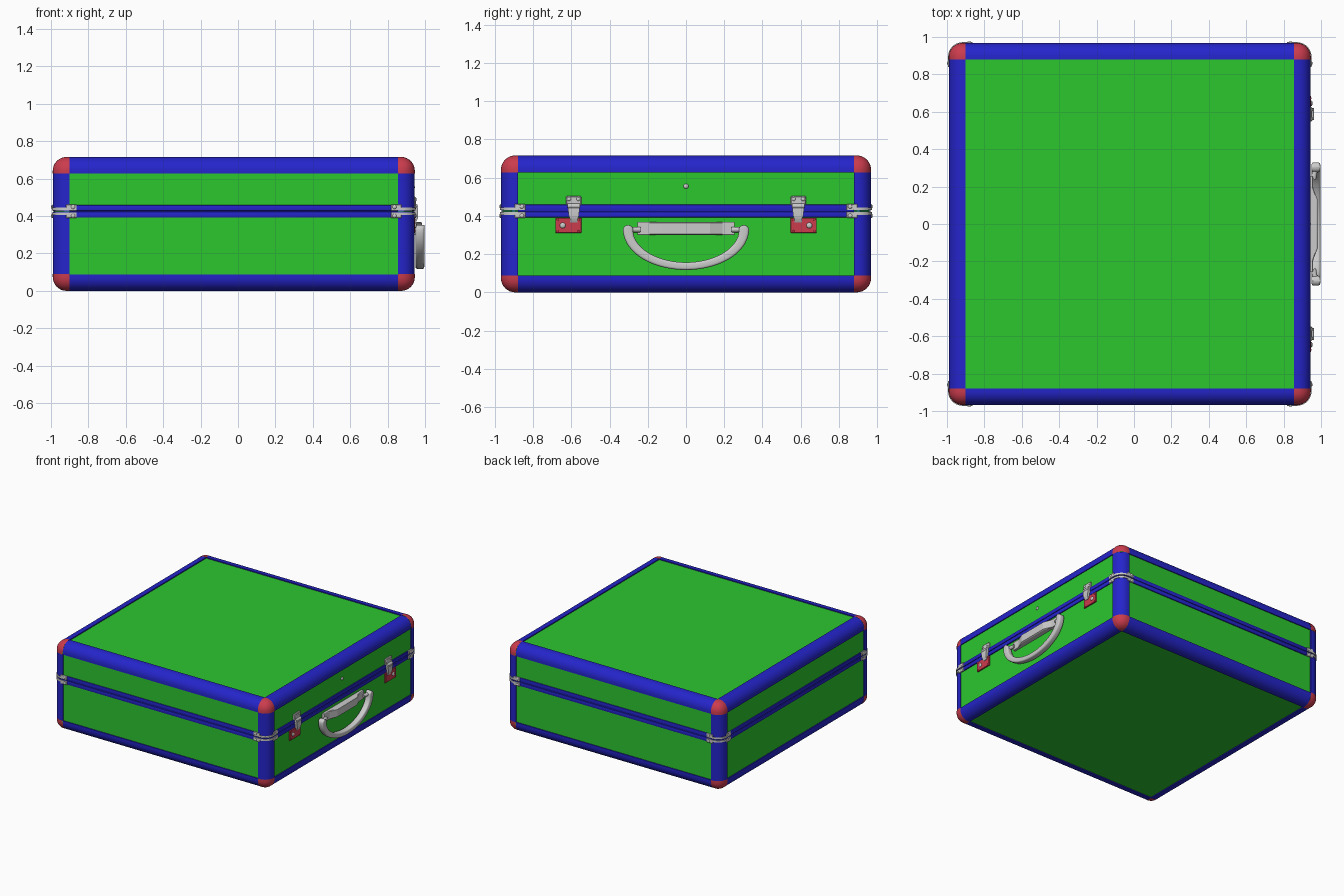
import bpy, bmesh, math
from mathutils import Vector, Matrix

if "Cube" in bpy.data.objects:
    bpy.data.objects.remove(bpy.data.objects["Cube"])

CX, H, TOP = -0.0225, 0.967, 0.715    # case centre, half width, height
W, R = 0.088, 0.074                   # edging width, edge radius
LO = (CX - H, -H, 0.0)
HI = (CX + H, H, TOP)
REC = 0.008                           # panels sit behind the edging
FACE = HI[0]
SEAM = 0.425


def material(name, rgb):
    m = bpy.data.materials.new(name)
    m.diffuse_color = (*rgb, 1)
    m.use_nodes = True
    m.node_tree.nodes["Principled BSDF"].inputs["Base Color"].default_value = m.diffuse_color
    return m


GREEN = material("green_panel", (0.025, 0.57, 0.028))
BLUE = material("blue_edging", (0.018, 0.018, 0.60))
RED = material("red_metal", (0.60, 0.045, 0.075))


def finish(name, bm, mat=None, angle=35):
    bmesh.ops.recalc_face_normals(bm, faces=bm.faces)
    me = bpy.data.meshes.new(name)
    bm.to_mesh(me)
    bm.free()
    me.shade_smooth()
    me.set_sharp_from_angle(angle=math.radians(angle))
    if mat:
        me.materials.append(mat)
    ob = bpy.data.objects.new(name, me)
    bpy.context.collection.objects.link(ob)
    return ob


def box(name, lo, hi, mat=None, bevel=0.0, seg=1):
    bm = bmesh.new()
    bmesh.ops.create_cube(bm, size=1)
    for v in bm.verts:
        v.co = [min(a, b) + (c + 0.5) * abs(b - a) for a, b, c in zip(lo, hi, v.co)]
    if bevel:
        bmesh.ops.bevel(bm, geom=bm.edges[:], offset=bevel, segments=seg, profile=0.5, affect='EDGES')
    return finish(name, bm, mat)


def dome(name, loc, r, axis, flat=0.4, mat=None):
    bm = bmesh.new()
    bmesh.ops.create_uvsphere(bm, u_segments=12, v_segments=8, radius=r)
    for v in bm.verts:
        v.co[axis] *= flat
    bmesh.ops.translate(bm, verts=bm.verts, vec=loc)
    return finish(name, bm, mat)


def rod(name, a, b, r):
    a, b = Vector(a), Vector(b)
    bm = bmesh.new()
    rot = (b - a).to_track_quat('Z', 'Y').to_matrix().to_4x4()
    bmesh.ops.create_cone(bm, cap_ends=True, segments=16, radius1=r, radius2=r, depth=(b - a).length,
                          matrix=Matrix.Translation((a + b) / 2) @ rot)
    return finish(name, bm)


def loft(name, rings, mat=None, angle=35):
    bm = bmesh.new()
    rs = [[bm.verts.new(p) for p in ring] for ring in rings]
    n = len(rs[0])
    for r0, r1 in zip(rs, rs[1:]):
        for i in range(n):
            bm.faces.new((r0[i], r0[(i + 1) % n], r1[(i + 1) % n], r1[i]))
    bm.faces.new(rs[0])
    bm.faces.new(rs[-1])
    return finish(name, bm, mat, angle)


def edge_prism(name, profile, axis, s1, s2, a, b, mat=None):
    """Extrude a corner profile (distances inward from the case faces) along an axis."""
    i, j = [k for k in range(3) if k != axis]

    def place(u, v, t):
        p = [0, 0, 0]
        p[axis] = t
        p[i] = HI[i] - u if s1 > 0 else LO[i] + u
        p[j] = HI[j] - v if s2 > 0 else LO[j] + v
        return p
    return loft(name, [[place(u, v, t) for u, v in profile] for t in (a, b)], mat)


def arc(r, n=10, rev=False):
    pts = [(R - r * math.sin(k / n * math.pi / 2), R - r * math.cos(k / n * math.pi / 2)) for k in range(n + 1)]
    return pts[::-1] if rev else pts


def ball_corner(signs):
    """Rounded box corner, trimmed to the edging width."""
    bm = bmesh.new()
    bmesh.ops.create_cube(bm, size=0.24)
    bmesh.ops.bevel(bm, geom=bm.edges[:], offset=R, segments=8, profile=0.5, affect='EDGES')
    for k in range(3):
        n = Vector([float(i == k) for i in range(3)])
        bmesh.ops.bisect_plane(bm, geom=bm.verts[:] + bm.edges[:] + bm.faces[:], plane_co=n * (0.12 - W - 0.001),
                               plane_no=n, clear_inner=True)
    for v in bm.verts:
        v.co = [HI[k] + 0.001 - (0.12 - c) if s > 0 else LO[k] + (0.12 - c) - (0.001 if k < 2 else 0)
                for k, (c, s) in enumerate(zip(v.co, signs))]
    ob = finish("ball_corner", bm, RED)
    # keep the open shell's normals pointing outwards
    if ob.data.polygons[0].normal.dot(Vector(signs)) < 0:
        ob.data.flip_normals()


# green body
box("case_body", [l + REC for l in LO], [h - REC for h in HI], GREEN, 0.05)

# blue rounded edging with red ball corners
ANGLE = arc(R) + [(0, W), (0.012, W), (W, 0.012), (W, 0)]
for s in (-1, 1):
    for t in (-1, 1):
        for axis in (0, 1):
            edge_prism("edging", ANGLE, axis, s, t, LO[axis] + W, HI[axis] - W, BLUE)
        edge_prism("base_corner_edging", ANGLE, 2, s, t, W, SEAM - 0.002, BLUE)
        edge_prism("lid_corner_edging", ANGLE, 2, s, t, SEAM + 0.002, TOP - W, BLUE)
        for top in (-1, 1):
            ball_corner((s, t, top))

# blue bands along the seam
for z0, z1 in ((0.392, 0.423), (0.427, 0.459)):
    for s in (-1, 1):
        y = s * H
        box("seam_band", (LO[0] + W, y - s * 0.02, z0), (HI[0] - W, y, z1), BLUE, 0.005, 2)
        x = CX + s * H
        box("seam_band", (x - s * 0.02, -H + W, z0), (x, H - W, z1), BLUE, 0.005, 2)
box("seam_tongue", (LO[0] + 0.006, LO[1] + W, 0.415), (HI[0] - 0.006, HI[1] - W, 0.435), BLUE)
box("seam_tongue", (LO[0] + W, LO[1] + 0.006, 0.415), (HI[0] - W, HI[1] - 0.006, 0.435), BLUE)

# corner clamps: wrapped strips with riveted end plates
E = 0.005
WRAP = [(0.125, -E)] + arc(R + E) + [(-E, 0.125), (0.004, 0.125)] + arc(R - 0.004, rev=True) + [(0.125, 0.004)]
for s in (-1, 1):
    for t in (-1, 1):
        for zw, zp, zr in (((0.430, 0.445), (0.430, 0.461), 0.449), ((0.405, 0.420), (0.390, 0.420), 0.401)):
            edge_prism("corner_clamp", WRAP, 2, s, t, *zw)
            x, y = CX + s * H, t * H
            box("clamp_plate", (x - s * 0.07, y - t * 0.006, zp[0]), (x - s * 0.127, y + t * E, zp[1]), None, 0.002)
            box("clamp_plate", (x - s * 0.006, y - t * 0.07, zp[0]), (x + s * E, y - t * 0.127, zp[1]), None, 0.002)
            dome("clamp_rivet", (x - s * 0.108, y + t * E, zr), 0.011, 1)
            dome("clamp_rivet", (x + s * E, y - t * 0.108, zr), 0.011, 0)

# latches, mirrored across y
for s in (-1, 1):
    box("latch_plate", (FACE - 0.012, s * 0.548, 0.31), (FACE + 0.003, s * 0.684, 0.39), RED, 0.002)
    for y in (0.562, 0.672):
        for z in (0.320, 0.380):
            dome("plate_rivet", (FACE + 0.003, s * y, z), 0.005, 0, 0.4, RED)
    dome("latch_lock", (FACE + 0.003, s * 0.645, 0.35), 0.015, 0, 0.5)
    box("latch_strike", (FACE - 0.012, s * 0.548, 0.455), (FACE + 0.006, s * 0.627, 0.504), None, 0.004)
    for y in (0.563, 0.612):
        dome("strike_rivet", (FACE + 0.006, s * y, 0.488), 0.010, 0)
    rod("latch_hinge", (FACE + 0.006, s * 0.555, 0.452), (FACE + 0.006, s * 0.620, 0.452), 0.012)
    # hasp bending over the seam
    hasp = [(0.458, 0.004, 0.033), (0.44, 0.018, 0.031), (0.40, 0.019, 0.026), (0.385, 0.016, 0.021), (0.366, 0.006, 0.019)]
    loft("latch_hasp", [[(FACE - 0.006, s * 0.587 - w, z), (FACE + d, s * 0.587 - w, z),
                         (FACE + d, s * 0.587 + w, z), (FACE - 0.006, s * 0.587 + w, z)] for z, d, w in hasp])

# small stud on the lid
dome("lid_stud", (FACE - REC, 0, 0.555), 0.013, 0, 0.7)

# handle mount: block with tapered ends
ZC, HZ = 0.334, 0.034
rings = []
for y, d in ((-0.255, 0.012), (-0.19, 0.014), (-0.125, 0.040), (0.125, 0.040), (0.19, 0.014), (0.255, 0.012)):
    h = HZ - 0.004
    prof = [(-0.012, -HZ), (d * 0.8, -HZ), (d, -h), (d, h), (d * 0.8, HZ), (-0.012, HZ)]
    rings.append([(FACE + x, y, ZC + z) for x, z in prof])
loft("handle_mount", rings, None, 20)
for s in (-1, 1):
    rod("handle_pin", (FACE + 0.015, s * 0.24, 0.328), (FACE + 0.026, s * 0.30, 0.328), 0.014)


# curved grip: half ellipse sweep of a rounded square, slimmer in the middle
def squarish(c):
    return math.copysign(abs(c) ** 0.5, c)


N, rings = 40, []
for k in range(-4, N + 5):
    cap = max(0, -k, k - N) / 4 * 1.45
    t = math.pi * min(max(k, 0), N) / N
    c = Vector((FACE + 0.028, -0.303 * math.cos(t), 0.327 - 0.190 * math.sin(t) + 0.025 * math.sin(cap)))
    n = Vector((0, -math.cos(t) / 0.303, -math.sin(t) / 0.190)).normalized()
    w = (0.027 - 0.007 * math.sin(t)) * math.cos(cap)
    rings.append([c + n * w * squarish(math.cos(a)) + Vector((0.024 * squarish(math.sin(a)), 0, 0))
                  for a in ((j + 0.5) * math.tau / 20 for j in range(20))])
loft("handle_grip", rings, None, 50)
